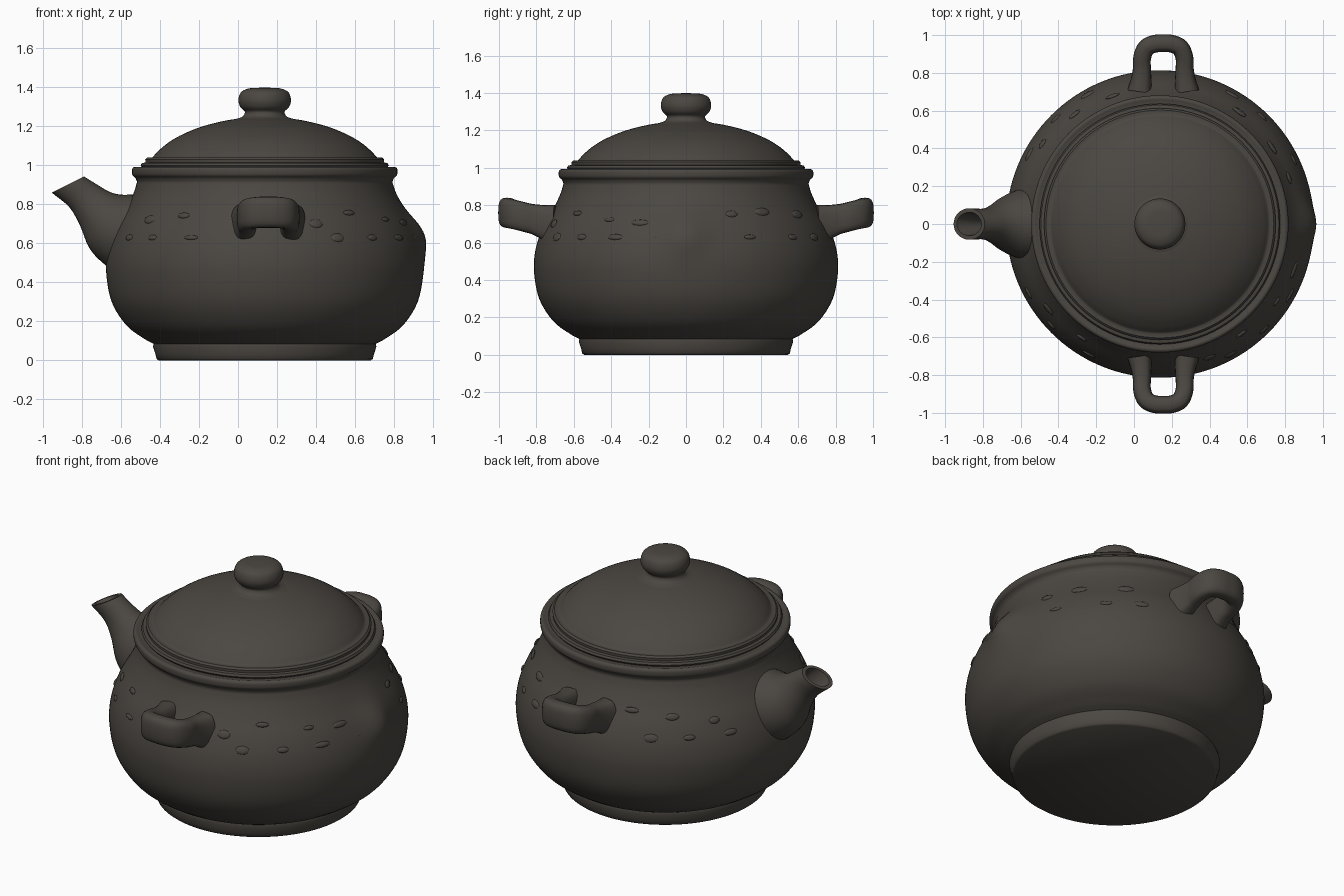
import bpy, bmesh, math, random
from mathutils import Vector

if "Cube" in bpy.data.objects:
    bpy.data.objects.remove(bpy.data.objects["Cube"])

CX = 0.137  # axis of the round vessel
random.seed(4)

clay = bpy.data.materials.new("dark brown clay")
clay.diffuse_color = (0.07, 0.062, 0.053, 1)
clay.use_nodes = True
clay.node_tree.nodes["Principled BSDF"].inputs["Base Color"].default_value = clay.diffuse_color


def finish(name, bm, angle=40):
    bmesh.ops.recalc_face_normals(bm, faces=bm.faces)
    me = bpy.data.meshes.new(name)
    bm.to_mesh(me)
    bm.free()
    me.materials.append(clay)
    ob = bpy.data.objects.new(name, me)
    bpy.context.collection.objects.link(ob)
    bpy.ops.object.select_all(action='DESELECT')
    ob.select_set(True)
    bpy.context.view_layer.objects.active = ob
    bpy.ops.object.shade_smooth_by_angle(angle=math.radians(angle))
    return ob


def smooth_path(pts, n=5):
    """Catmull-Rom curve through the points."""
    p = [Vector(q) for q in pts]
    p = [2 * p[0] - p[1]] + p + [2 * p[-1] - p[-2]]
    out = []
    for i in range(1, len(p) - 2):
        a, b, c, d = p[i - 1:i + 3]
        for k in range(n):
            t = k / n
            out.append(0.5 * (2 * b + (c - a) * t + (2 * a - 5 * b + 4 * c - d) * t * t
                              + (3 * b - a - 3 * c + d) * t ** 3))
    return out + [p[-2]]


def skin(bm, rings, cap_start=True, cap_end=True):
    vs = [[bm.verts.new(c) for c in r] for r in rings]
    n = len(vs[0])
    for a, b in zip(vs, vs[1:]):
        for i in range(n):
            bm.faces.new((a[i], a[(i + 1) % n], b[(i + 1) % n], b[i]))
    if cap_start:
        bm.faces.new(vs[0])
    if cap_end:
        bm.faces.new(vs[-1])


def lathe(name, profile, seg=96, shape=None):
    bm = bmesh.new()
    rings = []
    for r, z in profile:
        rings.append([(CX + r * math.cos(2 * math.pi * i / seg),
                       r * math.sin(2 * math.pi * i / seg), z) for i in range(seg)])
    skin(bm, rings)
    if shape:
        for v in bm.verts:
            shape(v)
    return finish(name, bm)


# Pot body: foot, belly, neck and rolled rim
belly = [(0.57, 0.085), (0.62, 0.112), (0.71, 0.18), (0.785, 0.30), (0.813, 0.45),
         (0.803, 0.57), (0.765, 0.68), (0.71, 0.78), (0.672, 0.86), (0.655, 0.915)]
foot = [(0.545, 0.0), (0.555, 0.008), (0.56, 0.03), (0.573, 0.07)]
rim = [(0.655, 0.915), (0.663, 0.935), (0.678, 0.95), (0.681, 0.97), (0.678, 0.985),
       (0.665, 0.993), (0.64, 0.988), (0.55, 0.985)]


def front_medallion(v):
    # low round swelling on the side opposite the spout
    if v.co.x > CX and 0.4 < v.co.z < 0.9:
        d2 = v.co.y ** 2 + (v.co.z - 0.65) ** 2
        v.co.x += 0.04 * math.exp(-d2 / 0.013)


body_profile = [Vector(q) for q in foot] + smooth_path(belly) + smooth_path(rim, 3)[1:]
body = lathe("pot_body", body_profile, 128, front_medallion)

# Lid: stepped flange and dome
flange = [(0.58, 0.98), (0.625, 0.985), (0.637, 1.0), (0.63, 1.012), (0.612, 1.015),
          (0.613, 1.03), (0.603, 1.04), (0.582, 1.038)]
dome = [(0.575, 1.042), (0.545, 1.075), (0.49, 1.12), (0.42, 1.16), (0.32, 1.2),
        (0.2, 1.23), (0.1, 1.243), (0.02, 1.245)]
lathe("lid", [Vector(q) for q in flange] + smooth_path(dome))

# Knob
knob = [(0.15, 1.238), (0.115, 1.25), (0.102, 1.275), (0.125, 1.3), (0.135, 1.335),
        (0.122, 1.375), (0.085, 1.394), (0.04, 1.398), (0.005, 1.399)]
lathe("lid_knob", smooth_path(knob), 48)

# Spout: upper and lower outline points plus half width, from root to lip
stations = [(-0.40, 0.84, -0.60, 0.43, 0.20), (-0.52, 0.85, -0.70, 0.505, 0.18),
            (-0.60, 0.85, -0.765, 0.58, 0.145), (-0.66, 0.865, -0.81, 0.69, 0.105),
            (-0.715, 0.897, -0.865, 0.785, 0.082), (-0.79, 0.943, -0.955, 0.86, 0.083)]
bore = [(-0.808, 0.934, -0.937, 0.87, 0.062), (-0.765, 0.89, -0.845, 0.81, 0.045),
        (-0.70, 0.84, -0.77, 0.75, 0.03)]


def spout_ring(ux, uz, lx, lz, w, n=32):
    u, l = Vector((ux, 0, uz)), Vector((lx, 0, lz))
    return [(u + l) / 2 + (u - l) / 2 * math.cos(2 * math.pi * i / n)
            + Vector((0, w * math.sin(2 * math.pi * i / n), 0)) for i in range(n)]


def interp(rows, n=4):
    a = smooth_path([r[:2] + (0,) for r in rows], n)
    b = smooth_path([r[2:] for r in rows], n)
    return [(p.x, p.y, q.x, q.y, q.z) for p, q in zip(a, b)]


bm = bmesh.new()
skin(bm, [spout_ring(*s) for s in interp(stations) + bore])
finish("spout", bm, 50)

# Side handles: upright strap bent into a loop, flaring at the roots
half_path = [(-0.125, 0.70), (-0.117, 0.76), (-0.113, 0.82), (-0.112, 0.88), (-0.09, 0.933),
             (-0.045, 0.954)]
path = half_path + [(0.0, 0.957)] + [(-x, y) for x, y in reversed(half_path)]


def build_handle(name, side):
    pts = smooth_path(path, 4)
    rings = []
    for i, p in enumerate(pts):
        t = (pts[min(i + 1, len(pts) - 1)] - pts[max(i - 1, 0)]).normalized()
        nrm = Vector((-t.y, t.x))
        root = max(0.0, (0.84 - p.y) / 0.14) ** 1.5  # 1 at the wall end
        zc = 0.69 + 0.065 * (p.y - 0.70) / 0.257 + 0.005 - 0.01 * root
        hz, ht = 0.08 + 0.035 * root, 0.047 + 0.02 * root
        ring = []
        for k in range(20):
            a = 2 * math.pi * k / 20
            c, s = math.cos(a), math.sin(a)
            c = math.copysign(abs(c) ** 0.65, c)
            s = math.copysign(abs(s) ** 0.65, s)
            q = p + nrm * (ht * c)
            ring.append((0.155 + q.x, side * q.y, zc + hz * s))
        rings.append(ring)
    bm = bmesh.new()
    skin(bm, rings)
    finish(name, bm, 50)


build_handle("front_handle", -1)
build_handle("back_handle", 1)

# Worn low relief marks in a band around the shoulder
bm = bmesh.new()
for i in range(40):
    a = 2 * math.pi * (i + random.uniform(-0.3, 0.3)) / 40
    if abs(math.sin(a)) > 0.95 or math.cos(a) < -0.93:
        continue  # leave room for handles and spout
    z = 0.63 if i % 2 else random.uniform(0.70, 0.77)
    r = 0.785 if i % 2 else 0.755 - (z - 0.70) * 0.53
    out = Vector((math.cos(a), math.sin(a), 0.45)).normalized()
    made = bmesh.ops.create_icosphere(bm, subdivisions=2, radius=1.0)["verts"]
    rot = out.to_track_quat('Z', 'Y')
    size = Vector((random.uniform(0.03, 0.05), random.uniform(0.012, 0.025), 0.008))
    for v in made:
        v.co = rot @ Vector(c * s for c, s in zip(v.co, size))
        v.co += Vector((CX + r * math.cos(a), r * math.sin(a), z))
finish("shoulder_relief", bm)
